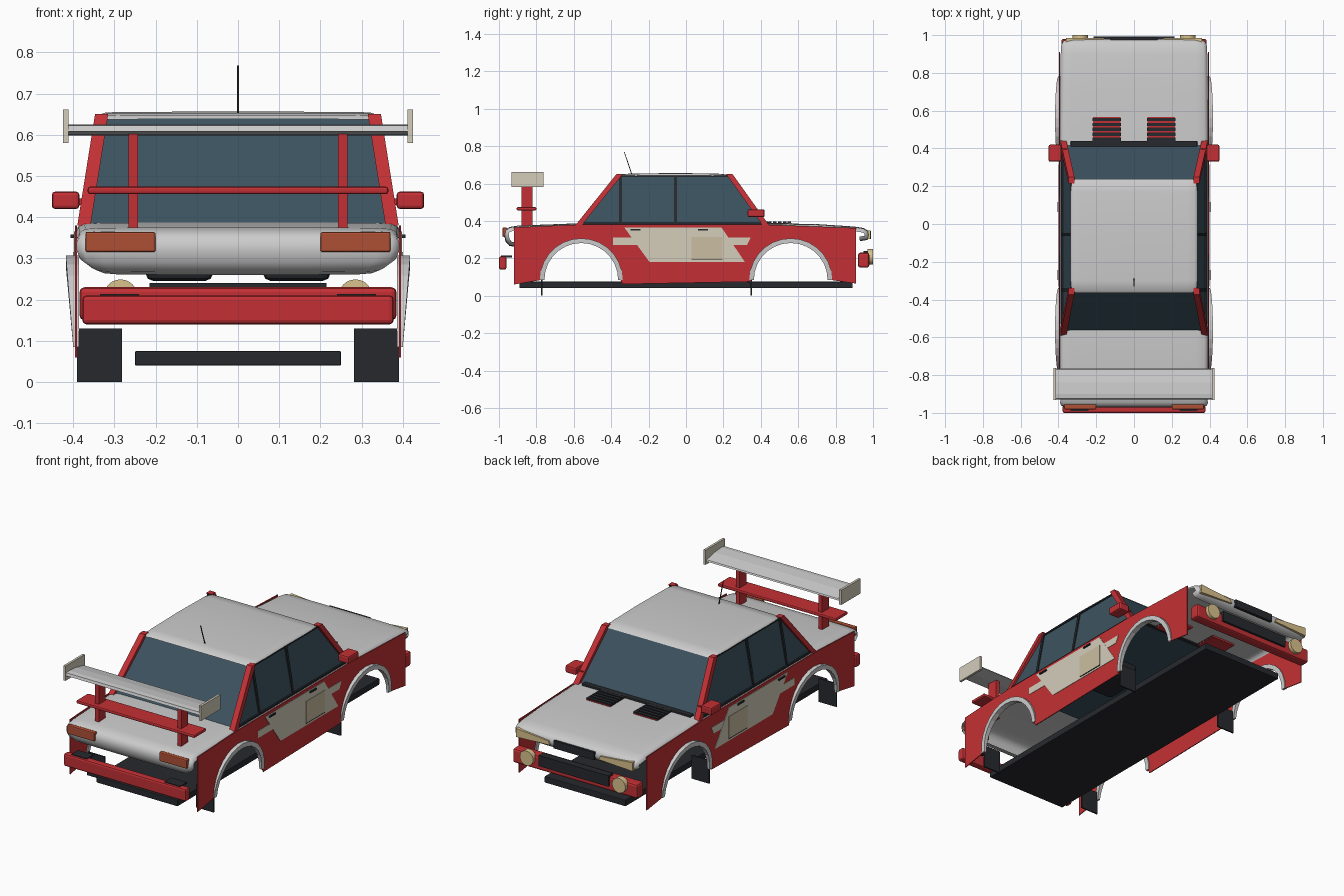
import bpy, bmesh
from math import sin, cos, pi
from mathutils import Vector

if "Cube" in bpy.data.objects:
    bpy.data.objects.remove(bpy.data.objects["Cube"])

COL = {"red": (0.55, 0.03, 0.035), "white": (0.72, 0.72, 0.72), "black": (0.02, 0.022, 0.027),
       "glass": (0.045, 0.085, 0.115), "cream": (0.66, 0.61, 0.5), "tan": (0.6, 0.52, 0.36),
       "lamp": (0.7, 0.54, 0.27), "orange": (0.42, 0.08, 0.035), "trim": (0.035, 0.035, 0.04)}
MATS = {}
for key, c in COL.items():
    MATS[key] = bpy.data.materials.new(key)
    MATS[key].diffuse_color = (*c, 1)


def make(name, verts, faces, col, mirror=False, bevel=0, smooth=False):
    me = bpy.data.meshes.new(name)
    bm = bmesh.new()
    vs = [bm.verts.new(v) for v in verts]
    for f in faces:
        bm.faces.new([vs[i] for i in f])
    bmesh.ops.recalc_face_normals(bm, faces=bm.faces)
    bm.to_mesh(me)
    bm.free()
    ob = bpy.data.objects.new(name, me)
    bpy.context.collection.objects.link(ob)
    me.materials.append(MATS[col])
    if smooth:
        me.shade_smooth()
    if bevel:
        b = ob.modifiers.new("bevel", "BEVEL")
        b.width, b.segments = bevel, 2
    if mirror:
        ob.modifiers.new("mirror", "MIRROR").use_mirror_merge = False
    return ob


def extrude(name, low, high, col, **kw):
    """Solid between two matching outlines."""
    n = len(low)
    faces = [list(range(n))[::-1], list(range(n, 2 * n))]
    faces += [(i, (i + 1) % n, n + (i + 1) % n, n + i) for i in range(n)]
    return make(name, list(low) + list(high), faces, col, **kw)


def box(name, x, y, z, col, **kw):
    rect = [(x[0], y[0]), (x[1], y[0]), (x[1], y[1]), (x[0], y[1])]
    return extrude(name, [(*p, z[0]) for p in rect], [(*p, z[1]) for p in rect], col, **kw)


def side_prism(name, yz, x0, x1, col, **kw):
    return extrude(name, [(x0, *p) for p in yz], [(x1, *p) for p in yz], col, **kw)


def bar(name, p, q, hx, hy, col, **kw):
    sq = [(-hx, -hy), (hx, -hy), (hx, hy), (-hx, hy)]
    return extrude(name, [(p[0] + a, p[1] + b, p[2]) for a, b in sq],
                   [(q[0] + a, q[1] + b, q[2]) for a, b in sq], col, **kw)


def crowned_sheet(name, path, droop, col):
    """Sheet following a (y, z, half width) path, with rolled side edges."""
    half = [(1, 1), (0.985, 0.45), (0.95, 0.15), (0.85, 0.04), (0.45, 0)]
    row = [(-a, b) for a, b in half] + [(0, 0)] + half[::-1]
    verts = []
    for i, (y, z, w) in enumerate(path):
        a, b = path[max(i - 1, 0)], path[min(i + 1, len(path) - 1)]
        t = Vector((b[0] - a[0], b[1] - a[1])).normalized()
        verts += [(w * u, y + t.y * d * droop, z - t.x * d * droop) for u, d in row]
    n = len(row)
    faces = [(r * n + c, r * n + c + 1, (r + 1) * n + c + 1, (r + 1) * n + c)
             for r in range(len(path) - 1) for c in range(n - 1)]
    return make(name, verts, faces, col, smooth=True)


def disc(name, x, y0, y1, z, r, col):
    ring = [(x + r * cos(k * pi / 12), z + r * sin(k * pi / 12)) for k in range(24)]
    return extrude(name, [(a, y0, b) for a, b in ring], [(a, y1, b) for a, b in ring], col, mirror=True)


# Upper body: tail, boot deck, waist, bonnet and nose in one sweep
crowned_sheet("upper_body_shell", [
    (-0.91, 0.26, 0.34), (-0.945, 0.267, 0.36), (-0.965, 0.29, 0.385), (-0.972, 0.32, 0.392),
    (-0.968, 0.35, 0.392), (-0.945, 0.367, 0.39), (-0.9, 0.375, 0.39), (-0.58, 0.387, 0.393),
    (0, 0.388, 0.395), (0.43, 0.388, 0.393), (0.7, 0.383, 0.39), (0.9, 0.37, 0.388),
    (0.95, 0.362, 0.386), (0.975, 0.347, 0.382), (0.98, 0.32, 0.38), (0.97, 0.298, 0.378),
    (0.93, 0.292, 0.375)], 0.025, "white")

# Side panels with wheel openings
ARCH_Y, ARCH_Z = (0.56, -0.56), 0.085
outline = [(-0.92, 0.06), (-0.92, 0.365), (-0.58, 0.38), (0.43, 0.38), (0.91, 0.362), (0.91, 0.065)]
for cy in ARCH_Y:
    outline += [(cy + 0.21 * cos(k * pi / 14), ARCH_Z + 0.205 * sin(k * pi / 14)) for k in range(15)]
    if cy > 0:
        outline += [(0.34, 0.075), (-0.34, 0.062)]
side_prism("side_panel", outline, 0.391, 0.396, "red", mirror=True)

# Wheel arch flares
for cy, tag in zip(ARCH_Y, ("front", "rear")):
    verts, faces = [], []
    for k in range(15):
        a = k * pi / 14
        for r, out in ((0.197, 0), (0.197, 1), (0.222, 1), (0.222, 0)):
            z = ARCH_Z + r * sin(a)
            x = 0.40 + 0.018 * sin(a) if out else 0.386
            verts.append((x, cy + r * cos(a), z))
    for k in range(14):
        faces += [(4 * k + j, 4 * k + (j + 1) % 4, 4 * k + 4 + (j + 1) % 4, 4 * k + 4 + j) for j in range(4)]
    faces += [(0, 1, 2, 3), (56, 57, 58, 59)]
    make(tag + "_arch_flare", verts, faces, "white", mirror=True)

# Side stripes, number board and door handles
side_prism("side_stripe_block", [(-0.33, 0.365), (0.19, 0.365), (0.315, 0.18), (-0.195, 0.18)],
           0.394, 0.3985, "cream", mirror=True)
side_prism("side_stripe_bar", [(-0.39, 0.31), (0.345, 0.31), (0.325, 0.27), (-0.39, 0.27)],
           0.394, 0.398, "cream", mirror=True)
box("number_board", (0.395, 0.401), (0.03, 0.195), (0.195, 0.315), "tan", mirror=True)
box("number_board_edge", (0.395, 0.401), (0.03, 0.195), (0.19, 0.195), "black", mirror=True)
for i, y in enumerate((-0.27, 0.09)):
    box(f"door_handle_{i}", (0.39, 0.406), (y - 0.027, y + 0.027), (0.35, 0.358), "black", mirror=True)

# Cabin glass
extrude("cabin_glass",
        [(-0.379, -0.567, 0.38), (0.379, -0.567, 0.38), (0.379, 0.42, 0.38), (-0.379, 0.42, 0.38)],
        [(-0.329, -0.35, 0.643), (0.329, -0.35, 0.643), (0.329, 0.225, 0.643), (-0.329, 0.225, 0.643)], "glass")
crowned_sheet("roof", [(-0.365, 0.638, 0.334), (-0.355, 0.648, 0.335), (-0.3, 0.653, 0.336), (-0.05, 0.656, 0.337),
                       (0.17, 0.653, 0.336), (0.225, 0.647, 0.335), (0.238, 0.636, 0.334)], 0.012, "white")

# Pillars and window trim
bar("rear_pillar", (0.374, -0.572, 0.38), (0.331, -0.355, 0.65), 0.016, 0.017, "red", mirror=True)
bar("windscreen_pillar", (0.374, 0.425, 0.38), (0.331, 0.232, 0.65), 0.016, 0.017, "red", mirror=True)
for i, y in enumerate((-0.35, -0.055)):
    bar(f"door_pillar_{i}", (0.378, y, 0.38), (0.33, y, 0.645), 0.005, 0.008, "black", mirror=True)
bar("roof_gutter", (0.333, -0.35, 0.636), (0.332, -0.35, 0.644), 0.005, 0.004, "black", mirror=True)
box("side_roof_trim", (0.326, 0.336), (-0.35, 0.225), (0.634, 0.642), "black", mirror=True)
box("window_sill_trim", (0.372, 0.386), (-0.56, 0.42), (0.382, 0.392), "black", mirror=True)
box("windscreen_cowl", (-0.335, 0.335), (0.41, 0.44), (0.38, 0.398), "black", bevel=0.004)

# Door mirrors
box("door_mirror", (0.385, 0.452), (0.33, 0.42), (0.42, 0.462), "red", mirror=True, bevel=0.008)
box("door_mirror_stalk", (0.355, 0.39), (0.37, 0.4), (0.43, 0.445), "red", mirror=True)

# Bonnet vents
box("bonnet_vent", (0.072, 0.217), (0.44, 0.566), (0.375, 0.390), "red", mirror=True)
for i in range(5):
    y = 0.44 + 0.026 * i
    box(f"bonnet_vent_slat_{i}", (0.07, 0.219), (y, y + 0.018), (0.38, 0.397), "black", mirror=True)

# Aerial
bar("aerial", (0, -0.29, 0.65), (0, -0.33, 0.768), 0.002, 0.002, "black")

# Nose: headlamps, grilles, bumper and fog lamps
lamp = [(0.15, 0.312), (0.36, 0.302), (0.36, 0.35), (0.16, 0.333)]
extrude("headlamp", [(x, 0.955, z) for x, z in lamp], [(x, 0.986, z) for x, z in lamp], "lamp", mirror=True)
box("nose_grille", (-0.125, 0.125), (0.955, 0.988), (0.302, 0.345), "black")
box("front_bumper", (-0.385, 0.385), (0.92, 0.98), (0.15, 0.23), "red", bevel=0.012)
box("bumper_grille", (-0.215, 0.215), (0.95, 0.992), (0.18, 0.24), "black")
disc("fog_lamp", 0.285, 0.97, 1.0, 0.208, 0.041, "lamp")

# Tail: bumper and lamps
box("rear_bumper", (-0.378, 0.378), (-1.0, -0.96), (0.14, 0.21), "red", bevel=0.01)
box("rear_bumper_pad", (0.24, 0.335), (-0.99, -0.93), (0.205, 0.214), "black", mirror=True)
box("tail_lamp", (0.2, 0.37), (-0.981, -0.955), (0.315, 0.364), "orange", mirror=True, bevel=0.005)

# Rear wing
side_prism("wing_blade", [(-0.93, 0.608), (-0.925, 0.622), (-0.9, 0.625), (-0.84, 0.62), (-0.77, 0.605),
                          (-0.765, 0.598), (-0.85, 0.599)], -0.412, 0.412, "white")
box("wing_endplate", (0.412, 0.425), (-0.932, -0.762), (0.58, 0.662), "cream", mirror=True)
box("wing_strut", (0.243, 0.266), (-0.88, -0.82), (0.37, 0.605), "red", mirror=True)
box("wing_lower_blade", (-0.365, 0.365), (-0.905, -0.8), (0.456, 0.474), "red", bevel=0.006)

# Underside: floor, mud flaps and seats
box("floor", (-0.25, 0.25), (-0.89, 0.89), (0.04, 0.075), "black", bevel=0.003)
for tag, y in (("front", 0.35), ("rear", -0.77)):
    box(tag + "_mud_flap", (0.282, 0.391), (y - 0.004, y + 0.004), (0, 0.13), "black", mirror=True)
box("seat", (0.06, 0.225), (-0.12, 0.1), (0.245, 0.36), "black", mirror=True, bevel=0.02)

for m in bpy.data.materials:
    if m.users and not m.is_grease_pencil:
        m.use_nodes = True
        m.node_tree.nodes["Principled BSDF"].inputs["Base Color"].default_value = m.diffuse_color
